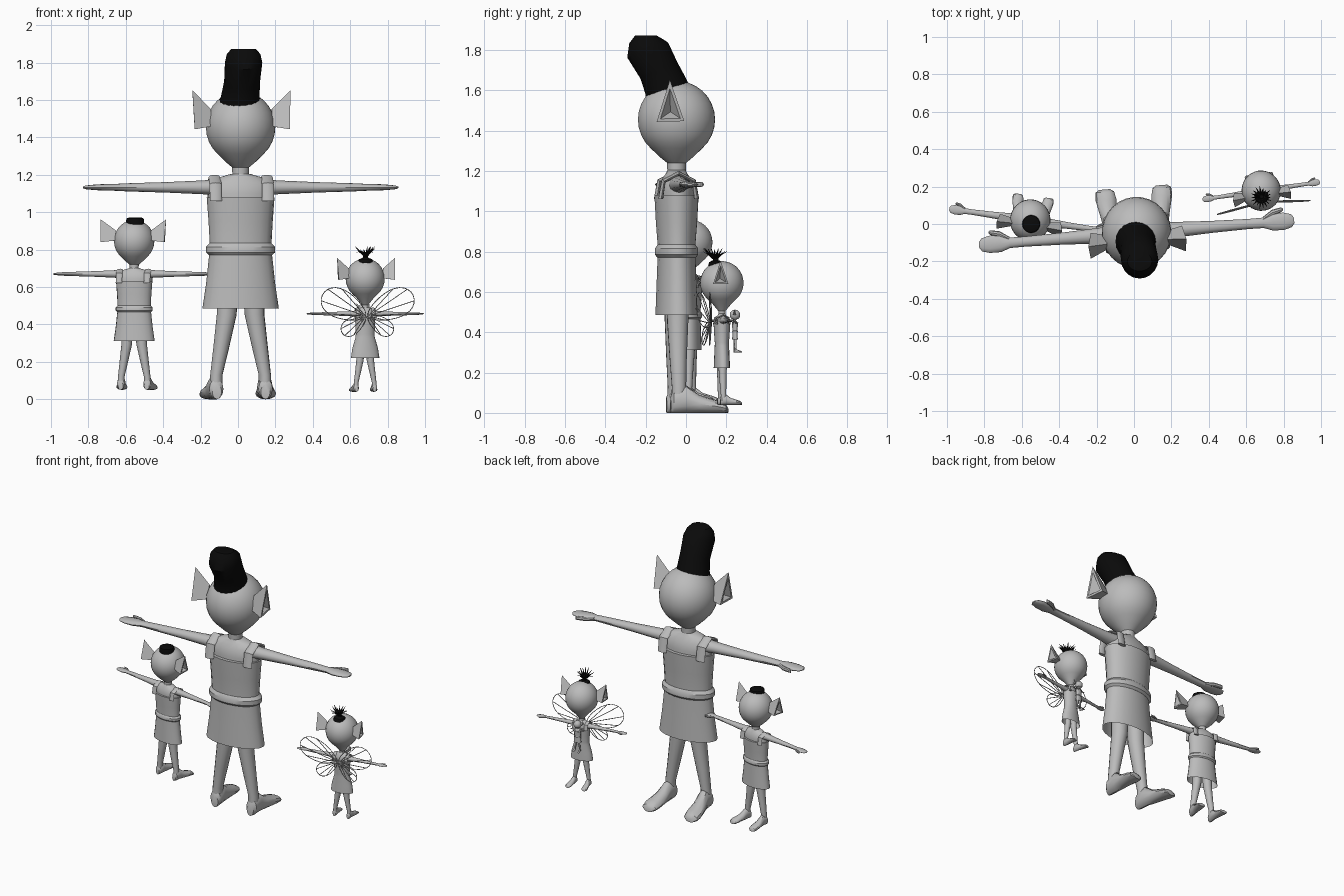
import bpy, bmesh, math, random
from mathutils import Matrix, Vector

if "Cube" in bpy.data.objects:
    bpy.data.objects.remove(bpy.data.objects["Cube"])

random.seed(3)


def material(name, v):
    m = bpy.data.materials.new(name)
    m.diffuse_color = (v, v, v, 1)
    m.use_nodes = True
    m.node_tree.nodes["Principled BSDF"].inputs["Base Color"].default_value = m.diffuse_color
    return m


GREY = material("pale grey", 0.5)
BLACK = material("black", 0.003)


def finish(name, bm, M, mat):
    bmesh.ops.recalc_face_normals(bm, faces=bm.faces)
    me = bpy.data.meshes.new(name)
    bm.to_mesh(me)
    bm.free()
    me.materials.append(mat)
    ob = bpy.data.objects.new(name, me)
    bpy.context.collection.objects.link(ob)
    ob.matrix_world = M
    return ob


def loft(name, M, rings, mat=GREY, n=16, across_x=False, caps=(True, True)):
    """Skin elliptical rings (x, y, z, ra, rb, tilt about x in degrees)."""
    bm = bmesh.new()
    loops = []
    for r in rings:
        x, y, z, ra, rb = r[:5]
        t = math.radians(r[5]) if len(r) > 5 else 0
        u, v = Vector((1, 0, 0)), Vector((0, math.cos(t), math.sin(t)))
        if across_x:
            u, v = Vector((0, 1, 0)), Vector((0, 0, 1))
        loops.append([bm.verts.new(Vector((x, y, z)) + u * ra * math.cos(a) + v * rb * math.sin(a))
                      for a in (2 * math.pi * i / n for i in range(n))])
    for A, B in zip(loops, loops[1:]):
        for i in range(n):
            j = (i + 1) % n
            bm.faces.new((A[i], A[j], B[j], B[i]))
    if caps[0]:
        bm.faces.new(loops[0])
    if caps[1]:
        bm.faces.new(loops[-1])
    return finish(name, bm, M, mat)


def ear(name, M, s, zc, r, out):
    """Hollow triangular funnel flaring away from the head."""
    bm = bmesh.new()
    rim = [(out, -0.28, 1.03), (out * 0.97, -0.62, -0.06), (out * 0.93, 0.1, -0.04)]
    root = [(0.85, -0.25, 0.5), (0.85, -0.4, 0.02), (0.85, 0.0, 0.02)]
    mid = Vector((out * 0.97, -0.27, 0.22))
    inset = [tuple(mid + (Vector(p) - mid) * 0.72) for p in rim]
    deep = (1.02, -0.24, 0.2)

    def vert(p):
        return bm.verts.new((s * p[0] * r, p[1] * r, zc + p[2] * r))
    R, O, I = [[vert(p) for p in ring] for ring in (root, rim, inset)]
    d = vert(deep)
    for i in range(3):
        j = (i + 1) % 3
        bm.faces.new((R[i], R[j], O[j], O[i]))
        bm.faces.new((O[i], O[j], I[j], I[i]))
        bm.faces.new((I[i], I[j], d))
    bm.faces.new(R)
    finish(name, bm, M, GREY)


def figure(who, loc, rot, S, zc, r, out, chest=1.0, belt=True, reach=1.0, dz=0.0):
    M = Matrix.Translation(loc) @ Matrix.Rotation(math.radians(rot), 4, 'Z') @ Matrix.Scale(S, 4)
    # head and neck
    prof = [(0.045, 1.17), (0.047, 1.24), (0.43 * r, zc - 0.97 * r if zc - 0.97 * r > 1.25 else 1.275)]
    prof += [(r * math.cos(a), zc + r * math.sin(a)) for a in (math.radians(d) for d in range(-48, 90, 12))]
    loft(who + "_head", M, [(0, 0, z, q * 0.97, q) for q, z in prof], n=28)
    # upper body under the dress
    c = chest
    loft(who + "_shoulders", M, [(0, 0, 1.0, .16 * c, .085), (0, 0, 1.1, .175 * c, .088),
                                 (0, 0, 1.155, .165 * c, .075), (0, 0, 1.185, .12 * c, .055),
                                 (0, 0, 1.205, .05, .045)], n=20)
    # dress with flared skirt, open at the hem
    loft(who + "_dress", M, [(0, 0, 1.08, .182 * c, .11), (0, 0, .95, .172 * c, .103),
                             (0, 0, .82, .165 * c, .093), (0, 0, .78, .168 * c, .094),
                             (0, 0, .62, .185, .1), (0, 0, .485, .205, .105)], n=20, caps=(True, False))
    if belt:
        loft(who + "_belt", M, [(0, 0, .77, .168, .095), (0, 0, .785, .185, .108), (0, 0, .815, .185, .108),
                                (0, 0, .835, .166, .094)], n=20)
    for s, side in ((-1, "left"), (1, "right")):
        nm = who + "_" + side
        ear(nm + "_ear", M, s, zc, r, out)
        # strap over the shoulder
        loft(nm + "_strap", M, [(s * .14 * c, y, z, .032, .012, t) for y, z, t in
             ((-.09, 1.06, 0), (-.075, 1.15, -40), (0, 1.188, -90), (.075, 1.15, -140), (.09, 1.06, -180))], n=8)
        # arm and flat hand with thumb
        za = 1.133 + dz

        def ax(x):
            return s * (.12 + (x - .12) * reach)
        loft(nm + "_arm", M, [(ax(x), 0, za, a, b) for x, a, b in
             ((.12, .05, .045), (.2, .042, .037), (.4, .032, .028), (.6, .027, .022), (.68, .028, .018),
              (.73, .046, .018), (.79, .046, .014), (.83, .035, .01), (.845, .015, .005))],
             n=12, across_x=True)
        loft(nm + "_thumb", M, [(ax(x), y, za, a, .013) for x, y, a in
             ((.68, .02, .012), (.73, .05, .016), (.78, .062, .013), (.79, .063, .004))], n=8, across_x=True)
        # leg and foot
        loft(nm + "_leg", M, [(s * .068, 0, .6, .058, .058), (s * .075, 0, .45, .053, .053),
                              (s * .105, 0, .27, .042, .043), (s * .13, .002, .13, .033, .036),
                              (s * .132, .0, .05, .034, .036)], n=14)
        loft(nm + "_foot", M, [(s * x, y, h / 2, w, h / 2, 90) for x, y, w, h in
             ((.13, -.04, .025, .08), (.132, -.025, .038, .11), (.133, .04, .041, .135), (.14, .1, .046, .09),
              (.15, .19, .056, .062), (.153, .23, .05, .046), (.153, .244, .03, .025))], n=12)
    return M


# tall figure with leaning tower of hair
M = figure("tall_figure", (.014, -.047, 0), 4.5, 1, 1.455, .192, 1.37)
W = Matrix.Identity(4)
loft("tall_hair", W, [(.005, -.085, 1.57, .117, .118, 14), (.012, -.1, 1.62, .103, .108, 20),
                      (.022, -.135, 1.70, .096, .1, 25), (.03, -.19, 1.80, .1, .108, 20),
                      (.03, -.2, 1.845, .09, .082, 8), (.03, -.2, 1.873, .066, .052, 0)], BLACK, n=20)

# small figure with a flat tuft
M = figure("small_figure", (-.555, .02, .05), -8, .54, 1.475, .207, 1.58, reach=.95, dz=.015)
loft("small_hair", W, [(-.55, 0, .93, .048, .048), (-.55, 0, .955, .048, .048),
                       (-.55, 0, .967, .045, .045), (-.55, 0, .973, .03, .03)], BLACK, n=20)

# winged figure with spiky hair
M = figure("winged_figure", (.68, .178, .04), 8.5, .375, 1.613, .288, 1.45, chest=.82, belt=False, dz=-.02)
loft("spiky_hair_base", W, [(.682, .15, .725, .042, .042), (.682, .15, .748, .036, .036),
                            (.682, .148, .757, .014, .014), (.682, .146, .785, .01, .01)], BLACK, n=14)
for i in range(18):
    a = 2 * math.pi * i / 18
    k = random.uniform(.75, 1.1)
    dx, dy, h = math.cos(a) * k, math.sin(a) * k, random.uniform(.785, .82)
    loft("hair_spike", W, [(.682, .145, .757, .007, .007),
                           (.682 + dx * .025, .143 + dy * .025, .782, .006, .006),
                           (.682 + dx * .058, .142 + dy * .058, h, .0012, .0012)], BLACK, n=5)


# wire wings with veins
def wing(name, s, ang, length, half):
    d = Vector((s * math.cos(ang), -.12, math.sin(ang)))
    side = Vector((-s * math.sin(ang), 0, math.cos(ang)))
    base = Vector((s * .02, -.16, 1.08))

    def pt(t):
        return base + d * length * (1 - math.cos(t)) / 2 + side * half * math.sin(t) * (1.15 - .35 * math.cos(t))
    lines = [[pt(2 * math.pi * i / 28) for i in range(29)]]
    lines += [[base, pt(math.pi * k)] for k in (.62, .85, 1.1, 1.35)]
    cu = bpy.data.curves.new(name, 'CURVE')
    cu.dimensions = '3D'
    cu.bevel_depth = .006
    cu.bevel_resolution = 1
    for pts in lines:
        sp = cu.splines.new('POLY')
        sp.points.add(len(pts) - 1)
        for p, q in zip(sp.points, pts):
            p.co = (*q, 1)
    cu.materials.append(GREY)
    ob = bpy.data.objects.new(name, cu)
    bpy.context.collection.objects.link(ob)
    ob.matrix_world = M


for s in (-1, 1):
    wing("upper_wing", s, math.radians(25), .7, .17)
    wing("lower_wing", s, math.radians(-36), .42, .1)

# little doll held in front
figure("doll", (.668, .243, .3), 8.5, .13, 1.43, .2, 1.35, reach=.35)

# smooth shading with crisp edges
bpy.ops.object.select_all(action='DESELECT')
for ob in bpy.data.objects:
    if ob.type == 'MESH':
        ob.select_set(True)
        bpy.context.view_layer.objects.active = ob
bpy.ops.object.shade_smooth_by_angle(angle=math.radians(35))
